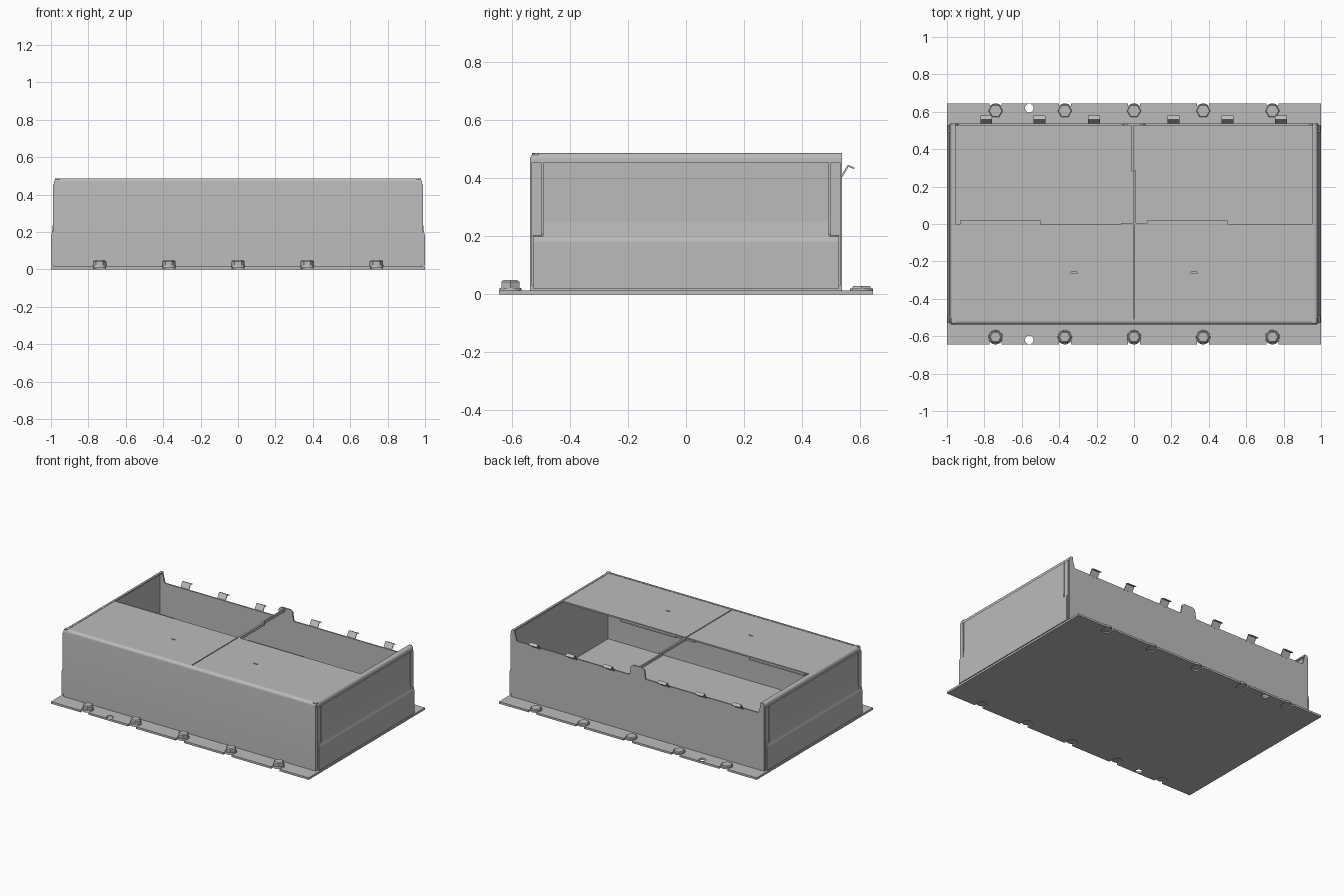
import bpy, bmesh, math
from mathutils import Vector

cube = bpy.data.objects.get("Cube")
if cube:
    bpy.data.objects.remove(cube, do_unlink=True)

# One bare-metal colour for the whole enclosure
steel = bpy.data.materials.new("grey_steel")
steel.use_nodes = True
GREY = (0.5, 0.5, 0.5, 1)
steel.diffuse_color = GREY
bsdf = next(n for n in steel.node_tree.nodes if n.type == "BSDF_PRINCIPLED")
bsdf.inputs["Base Color"].default_value = GREY

HX, HY, TOP, FLOOR, T = 0.983, 0.537, 0.487, 0.014, 0.01


def finish(name, bm):
    bmesh.ops.recalc_face_normals(bm, faces=bm.faces)
    mesh = bpy.data.meshes.new(name)
    bm.to_mesh(mesh)
    bm.free()
    mesh.materials.append(steel)
    obj = bpy.data.objects.new(name, mesh)
    bpy.context.scene.collection.objects.link(obj)
    return obj


def box(name, x0, x1, y0, y1, z0, z1):
    bm = bmesh.new()
    bmesh.ops.create_cube(bm, size=1)
    for v in bm.verts:
        v.co = Vector(((x0, x1)[v.co.x > 0], (y0, y1)[v.co.y > 0], (z0, z1)[v.co.z > 0]))
    return finish(name, bm)


def extrude(name, profile, axis, a, b):
    """Sweep a closed (horizontal, z) profile along x or y from a to b."""
    bm = bmesh.new()
    place = (lambda h, z, d: (d, h, z)) if axis == "x" else (lambda h, z, d: (h, d, z))
    face = bm.faces.new([bm.verts.new(place(h, z, a)) for h, z in profile])
    new = bmesh.ops.extrude_face_region(bm, geom=[face])["geom"]
    shift = Vector(place(0, 0, b - a))
    bmesh.ops.translate(bm, verts=[v for v in new if isinstance(v, bmesh.types.BMVert)], vec=shift)
    return finish(name, bm)


def prism(name, x, y, z0, z1, r0, r1, sides, turn=0):
    bm = bmesh.new()
    bmesh.ops.create_cone(bm, cap_ends=True, segments=sides, radius1=r0, radius2=r1, depth=z1 - z0)
    rot = math.radians(turn)
    for v in bm.verts:
        c, s = math.cos(rot), math.sin(rot)
        v.co = Vector((v.co.x * c - v.co.y * s + x, v.co.x * s + v.co.y * c + y, v.co.z + (z0 + z1) / 2))
    return finish(name, bm)


def cut(target, cutters):
    """Subtract the cutters from the target, then remove them."""
    for c in cutters:
        c.hide_render = True
        mod = target.modifiers.new("cut", "BOOLEAN")
        mod.operation, mod.solver, mod.object = "DIFFERENCE", "EXACT", c
    dg = bpy.context.evaluated_depsgraph_get()
    mesh = bpy.data.meshes.new_from_object(target.evaluated_get(dg))
    target.modifiers.clear()
    target.data = mesh
    for c in cutters:
        bpy.data.objects.remove(c, do_unlink=True)


def smooth(obj):
    bpy.ops.object.select_all(action="DESELECT")
    obj.select_set(True)
    bpy.context.view_layer.objects.active = obj
    bpy.ops.object.shade_smooth_by_angle(angle=math.radians(30))


def folded_wall(outer, sign, r=0.02, lip=0.028):
    """Profile of a sheet wall whose top edge folds inward over a rounded bend."""
    arc = [i * math.pi / 12 for i in range(7)]
    out = [(outer, FLOOR)]
    out += [(outer - r + r * math.cos(a), TOP - r + r * math.sin(a)) for a in arc]
    out += [(outer - lip, TOP), (outer - lip, TOP - T)]
    q = r - T
    out += [(outer - r + q * math.cos(a), TOP - r + q * math.sin(a)) for a in reversed(arc)]
    out.append((outer - T, FLOOR))
    return [(sign * h, z) for h, z in out]


# Base plate with open bolt notches and one locating hole per flange
BOLTS = [-0.74, -0.37, 0, 0.37, 0.74]
base = box("base_plate", -1, 1, -0.645, 0.645, 0, FLOOR)
cutters = []
for s in (-1, 1):
    for x in BOLTS:
        cutters.append(prism("notch_cutter", x, s * 0.608, -0.1, 0.1, 0.032, 0.032, 16))
        ys = sorted((s * 0.61, s * 0.7))
        cutters.append(box("slot_cutter", x - 0.032, x + 0.032, *ys, -0.1, 0.1))
    cutters.append(prism("hole_cutter", -0.56, s * 0.62, -0.1, 0.1, 0.023, 0.023, 20))
cut(base, cutters)

# Bolts: tall hexagon heads in front, low ones at the back
for i, x in enumerate(BOLTS):
    smooth(prism(f"front_bolt_washer_{i}", x, -0.605, 0.008, 0.022, 0.039, 0.037, 24))
    prism(f"front_bolt_head_{i}", x, -0.605, 0.02, 0.043, 0.036, 0.036, 6, 30)
    prism(f"front_bolt_crown_{i}", x, -0.605, 0.043, 0.049, 0.036, 0.028, 6, 30)
    smooth(prism(f"back_bolt_washer_{i}", x, 0.605, 0.008, 0.02, 0.04, 0.04, 24))
    prism(f"back_bolt_head_{i}", x, 0.605, 0.02, 0.028, 0.038, 0.034, 6, 30)

# Front wall and side walls with rounded, folded tops
smooth(extrude("front_wall", folded_wall(HY, -1), "x", -HX + 0.005, HX - 0.005))
for s, side in ((1, "left"), (-1, "right")):
    smooth(extrude(f"{side}_wall", folded_wall(HX, s), "y", -HY + 0.006, HY))

    # Pressed outer side panel, stepped out below mid height
    panel = [(0.98, 0.02), (0.999, 0.02), (0.999, 0.182), (0.994, 0.2),
             (0.989, 0.25), (0.989, 0.455), (0.98, 0.455)]
    extrude(f"{side}_panel", [(s * h, z) for h, z in panel], "y", -0.492, 0.492)
    for e, end in ((-1, "front"), (1, "back")):
        upper = sorted((e * 0.498, e * 0.532))
        lower = sorted((e * 0.492, e * 0.528))
        xs = sorted((s * 0.98, s * 0.989))
        box(f"{side}_{end}_edge_strip", *xs, *upper, 0.03, 0.455)
        low = [(h, z) for h, z in panel if z < 0.21] + [(0.98, 0.21)]
        extrude(f"{side}_{end}_panel_foot", [(s * h, z) for h, z in low], "y", *lower)

    # Tapered back corner ear
    ear = [(0.983, 0.40), (0.983, 0.47), (0.972, TOP), (0.958, TOP), (0.935, 0.40)]
    extrude(f"{side}_corner_ear", [(s * h, z) for h, z in ear], "y", HY - T, HY)

    # Half lid with a small slot, plus the lip on its open edge
    xs = sorted((s * 0.003, s * 0.955))
    lid = box(f"{side}_lid", *xs, -0.51, 0, TOP - 0.012, TOP - 0.002)
    cut(lid, [box("lid_slot_cutter", s * 0.32 - 0.016, s * 0.32 + 0.016, -0.264, -0.256, 0.4, 0.6)])

for name, x0, x1 in (("right_lid_lip", -0.93, -0.5), ("left_lid_lip", 0.07, 0.5)):
    box(name, x0, x1, -0.01, 0.018, TOP - 0.018, TOP - 0.008)

# Low back wall with a raised middle tab
box("back_wall", -HX + 0.004, HX - 0.004, HY - T, HY, FLOOR, 0.413)
tab = [(-0.065, 0.40), (-0.052, 0.475), (-0.035, TOP), (0.035, TOP), (0.052, 0.475), (0.065, 0.40)]
extrude("back_middle_tab", tab, "y", HY - T, HY)

# Jogged centre strap from the lid to the back tab
box("strap_back", -0.013, -0.003, 0.28, HY - 0.005, 0.465, 0.483)
box("strap_front", -0.003, 0.01, 0.0, 0.285, 0.465, 0.483)
box("strap_foot", -0.07, 0.07, -0.005, 0.006, 0.468, 0.48)

# Bent spring clips along the back edge
clip = [(0.532, 0.405), (0.558, 0.447), (0.581, 0.436), (0.579, 0.431),
        (0.56, 0.44), (0.538, 0.403)]
for i, x in enumerate((-0.79, -0.505, -0.215, 0.21, 0.5, 0.785)):
    extrude(f"back_clip_{i}", clip, "x", x - 0.032, x + 0.032)
